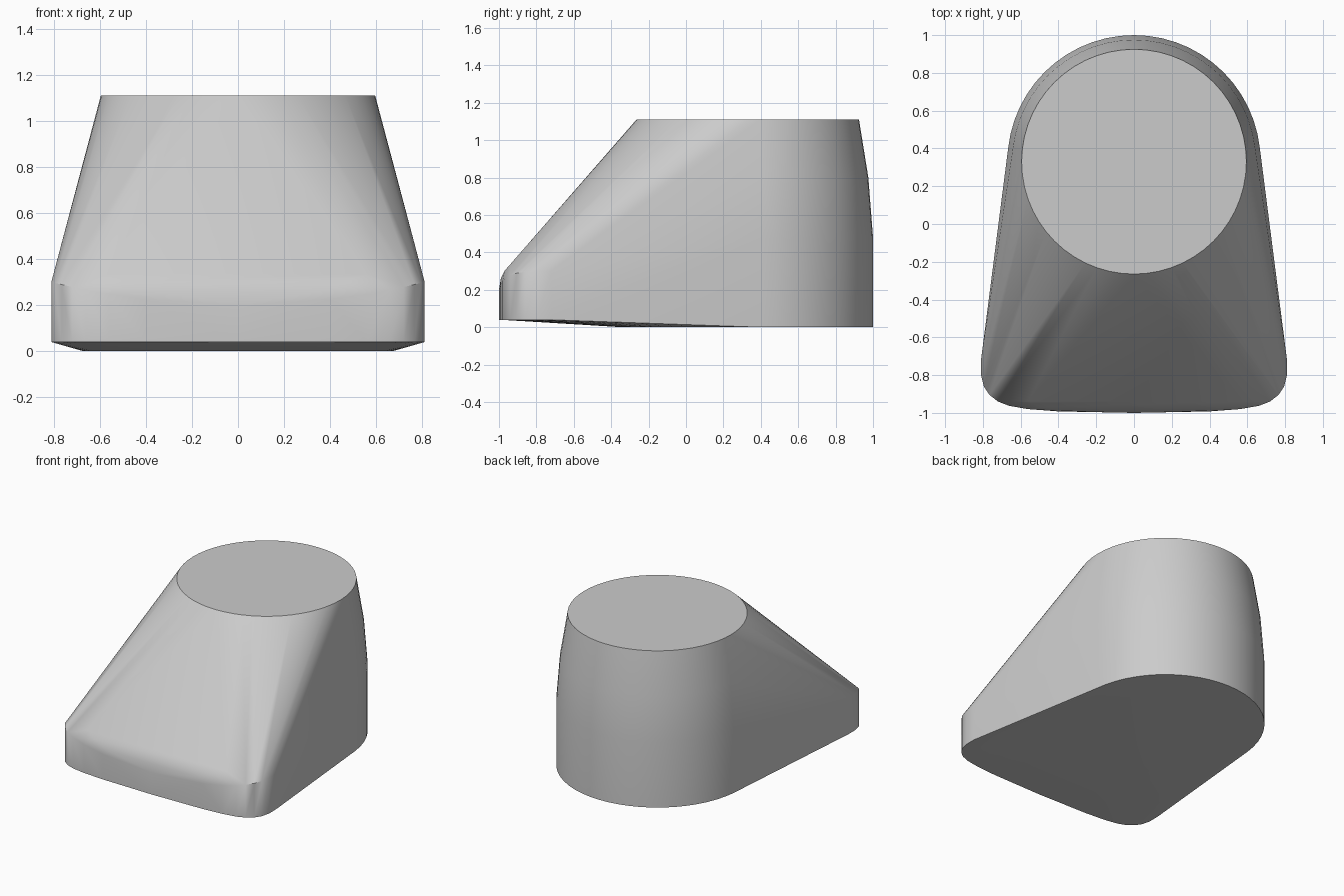
import bpy, bmesh
from math import sin, cos, pi, radians

cube = bpy.data.objects.get("Cube")
if cube:
    bpy.data.objects.remove(cube, do_unlink=True)

SEGMENTS = 56
HEEL_Y = 0.33


def ring(radius, z):
    """Circle of points around the heel axis."""
    return [(radius * cos(2 * pi * i / SEGMENTS),
             HEEL_Y + radius * sin(2 * pi * i / SEGMENTS), z)
            for i in range(SEGMENTS)]


def mirrored(points):
    return points + [(-x, y, z) for x, y, z in points if x > 0]


# Heel column: straight wall that tapers to the ankle opening
points = []
for radius, z in [(0.67, 0), (0.67, 0.48), (0.645, 0.8), (0.595, 1.11)]:
    points += ring(radius, z)

# Toe wall: rounded outline, raised sole edge, upper edge dips at the middle
toe = [(0.81, -0.72), (0.81, -0.8), (0.795, -0.86), (0.765, -0.905),
       (0.72, -0.94), (0.66, -0.963), (0.56, -0.98), (0.4, -0.992), (0, -1)]
for x, y in toe:
    points += mirrored([(x, y, 0.04), (x, y, 0.2 + 0.1 * (x / 0.81) ** 2)])

# Rounded top of the toe, leading into the sloping instep
for y, z, width in [(-0.99, 0.26, 0.36), (-0.97, 0.302, 0.48),
                    (-0.94, 0.336, 0.56)]:
    points += mirrored([(width * t / 4, y, z) for t in range(5)])

# Stretch one skin over all the sections
bm = bmesh.new()
for p in points:
    bm.verts.new(p)
bmesh.ops.convex_hull(bm, input=bm.verts[:])
bmesh.ops.delete(bm, geom=[v for v in bm.verts if not v.link_faces], context='VERTS')
bmesh.ops.dissolve_limit(bm, angle_limit=radians(0.3),
                         verts=bm.verts[:], edges=bm.edges[:])
bmesh.ops.recalc_face_normals(bm, faces=bm.faces[:])
mesh = bpy.data.meshes.new("foot")
bm.to_mesh(mesh)
bm.free()

foot = bpy.data.objects.new("foot", mesh)
bpy.context.collection.objects.link(foot)

# Plain grey material
grey = bpy.data.materials.new("light grey")
grey.use_nodes = True
colour = (0.6, 0.6, 0.6, 1)
grey.diffuse_color = colour
grey.node_tree.nodes["Principled BSDF"].inputs["Base Color"].default_value = colour
mesh.materials.append(grey)

# Smooth walls with crisp rims
bpy.ops.object.select_all(action='DESELECT')
foot.select_set(True)
bpy.context.view_layer.objects.active = foot
bpy.ops.object.shade_smooth_by_angle(angle=radians(35))
